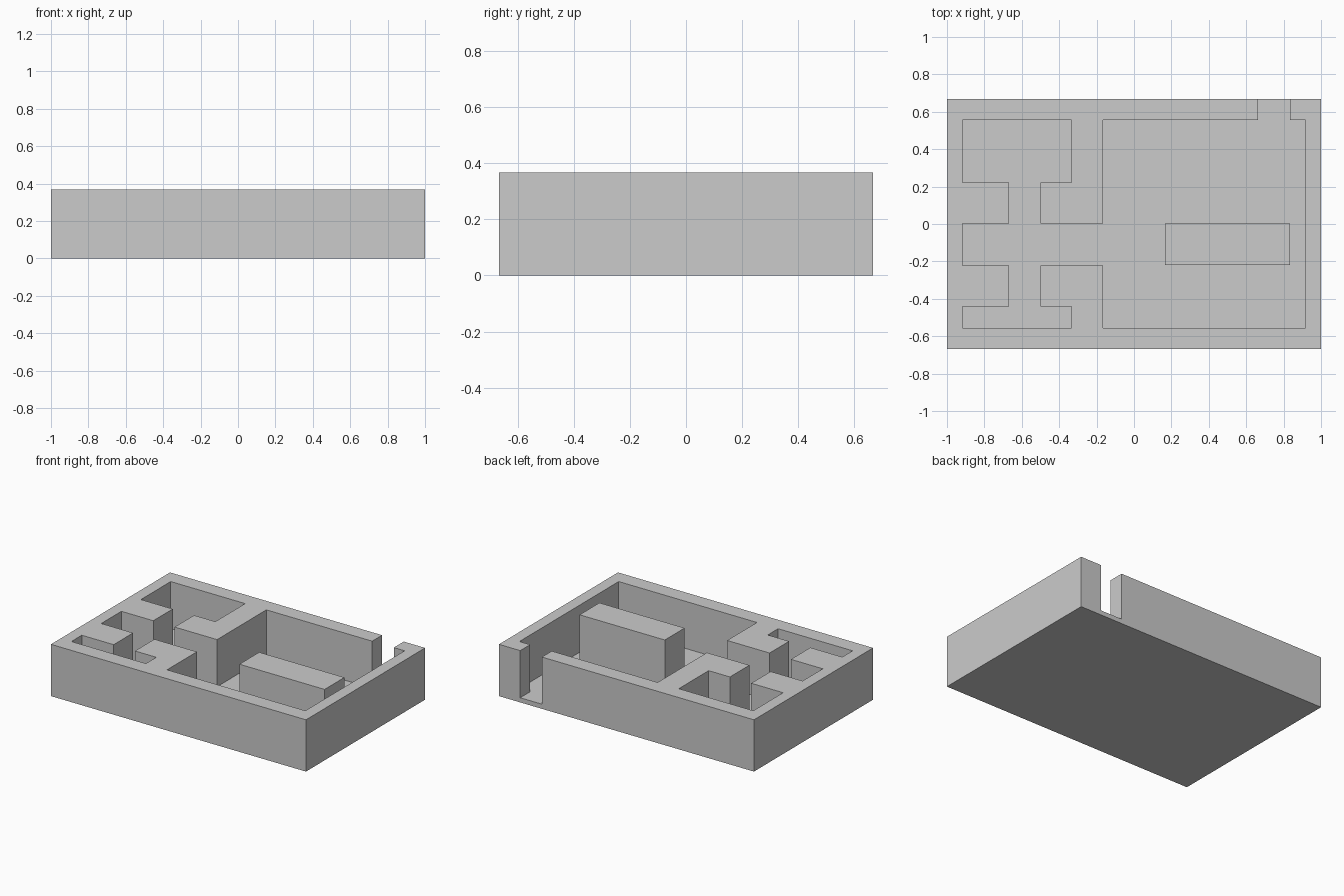
import bpy, bmesh

if "Cube" in bpy.data.objects:
    bpy.data.objects.remove(bpy.data.objects["Cube"])

HEIGHT, FLOOR = 0.367, 0.033
X, Y = 1.0, 0.667


def prism(name, outline, z0, z1):
    """Extrude a flat outline from z0 up to z1."""
    bm = bmesh.new()
    face = bm.faces.new([bm.verts.new((x, y, z0)) for x, y in outline])
    ext = bmesh.ops.extrude_face_region(bm, geom=[face])
    verts = [v for v in ext["geom"] if isinstance(v, bmesh.types.BMVert)]
    bmesh.ops.translate(bm, verts=verts, vec=(0, 0, z1 - z0))
    bmesh.ops.recalc_face_normals(bm, faces=bm.faces)
    mesh = bpy.data.meshes.new(name)
    bm.to_mesh(mesh)
    bm.free()
    obj = bpy.data.objects.new(name, mesh)
    bpy.context.collection.objects.link(obj)
    return obj


def rect(x0, x1, y0, y1):
    return [(x0, y0), (x1, y0), (x1, y1), (x0, y1)]


def carve(target, cutter):
    """Subtract cutter from target, then discard the cutter."""
    mod = target.modifiers.new("carve", "BOOLEAN")
    mod.operation, mod.solver, mod.object = "DIFFERENCE", "EXACT", cutter
    bpy.context.view_layer.objects.active = target
    bpy.ops.object.modifier_apply(modifier=mod.name)
    bpy.data.objects.remove(cutter)


# Outer block
shell = prism("walled_floor_plan", rect(-X, X, -Y, Y), 0, HEIGHT)

# Connected room outline, clockwise from the back left room, with the doorway
L, B = 0.917, 0.556
rooms = [
    (-L, B), (-0.333, B), (-0.333, 0.222), (-0.5, 0.222), (-0.5, 0.004),
    (-0.167, 0.004), (-0.167, B),
    (0.663, B), (0.663, 0.8), (0.833, 0.8), (0.833, B),
    (L, B), (L, -B), (-0.167, -B), (-0.167, -0.222), (-0.5, -0.222),
    (-0.5, -0.44), (-0.333, -0.44), (-0.333, -B), (-L, -B), (-L, -0.44),
    (-0.667, -0.44), (-0.667, -0.222), (-L, -0.222), (-L, 0.004),
    (-0.667, 0.004), (-0.667, 0.222), (-L, 0.222),
]
cavity = prism("room_cavity", rooms, FLOOR, HEIGHT + 0.2)

# Free-standing block left uncut inside the large room
carve(cavity, prism("island", rect(0.165, 0.833, -0.22, 0.002), -0.1, HEIGHT + 0.4))
carve(shell, cavity)
